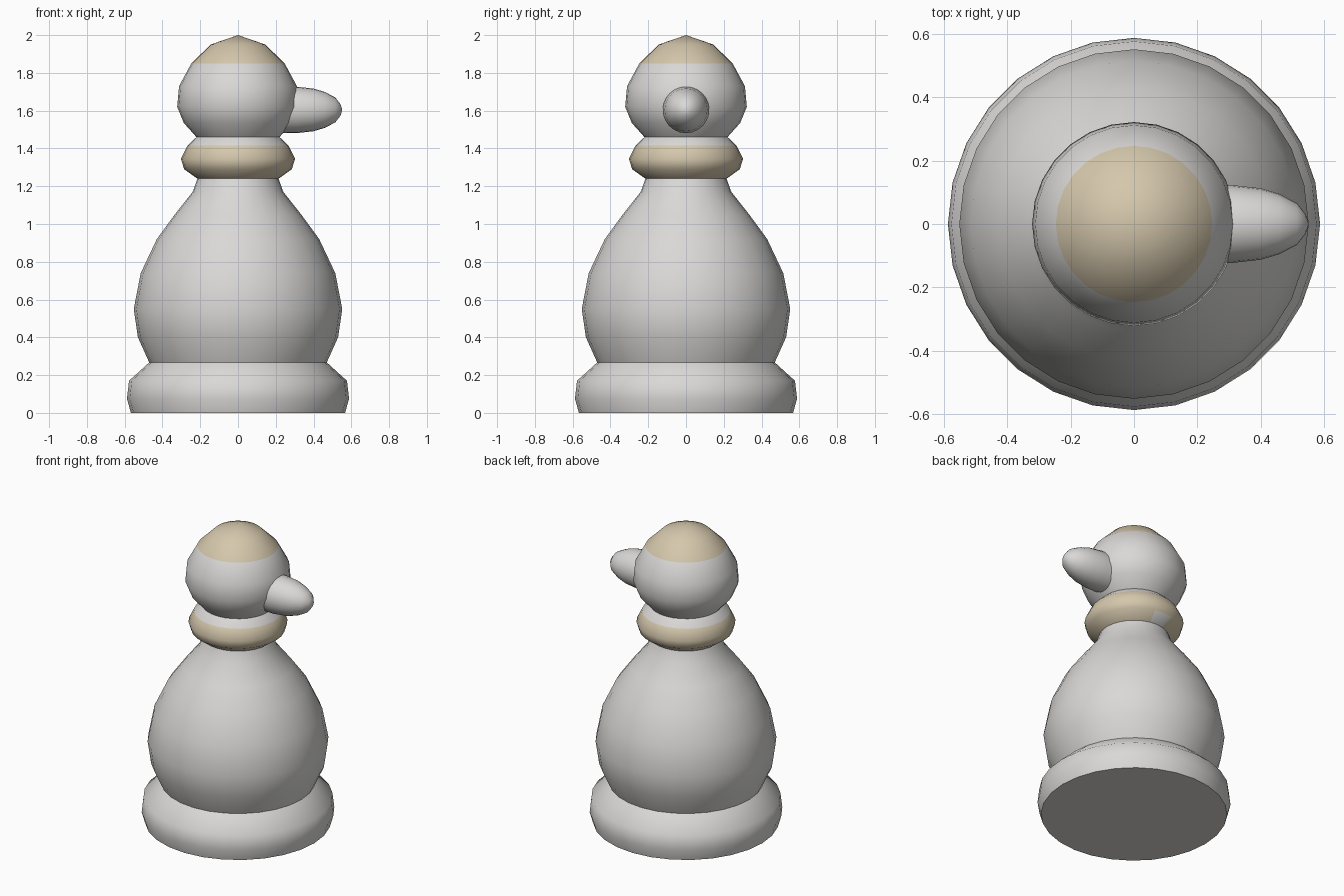
import bpy, bmesh, math
from mathutils import Matrix

if "Cube" in bpy.data.objects:
    bpy.data.objects.remove(bpy.data.objects["Cube"])


def material(name, rgb):
    m = bpy.data.materials.new(name)
    m.diffuse_color = (*rgb, 1)
    m.use_nodes = True
    m.node_tree.nodes["Principled BSDF"].inputs["Base Color"].default_value = m.diffuse_color
    return m


GREY = material("light grey", (0.70, 0.69, 0.68))
TAN = material("pale tan", (0.66, 0.57, 0.41))


def lathe(name, profile, sides=28, cap=False, tan_rule=None, matrix=None):
    """Spin (radius, height) points about z; tan_rule picks the tan faces."""
    bm = bmesh.new()
    rings = []
    for r, z in profile:
        if r == 0:
            rings.append([bm.verts.new((0, 0, z))] * sides)
        else:
            rings.append([bm.verts.new((r * math.cos(2 * math.pi * i / sides),
                                        r * math.sin(2 * math.pi * i / sides), z))
                          for i in range(sides)])
    for lo, hi in zip(rings, rings[1:]):
        for i in range(sides):
            j = (i + 1) % sides
            corners = [lo[i], lo[j], hi[j]]
            if hi[i] is not hi[j]:
                corners.append(hi[i])
            bm.faces.new(corners)
    if cap:
        bm.faces.new(rings[0][::-1])
    if tan_rule:
        for f in bm.faces:
            f.material_index = int(tan_rule(f.calc_center_median()))
    if matrix:
        bm.transform(matrix)
    mesh = bpy.data.meshes.new(name)
    bm.to_mesh(mesh)
    bm.free()
    mesh.materials.append(GREY)
    if tan_rule:
        mesh.materials.append(TAN)
    ob = bpy.data.objects.new(name, mesh)
    bpy.context.collection.objects.link(ob)
    bpy.ops.object.select_all(action='DESELECT')
    ob.select_set(True)
    bpy.context.view_layer.objects.active = ob
    bpy.ops.object.shade_smooth_by_angle(angle=math.radians(60))
    return ob


# Foot of the piece, closed underneath
lathe("base", [(0.567, 0), (0.588, 0.075), (0.577, 0.17), (0.47, 0.267)], cap=True)

# Pear-shaped body
lathe("body", [(0.47, 0.267), (0.53, 0.40), (0.552, 0.55), (0.515, 0.74),
               (0.43, 0.92), (0.335, 1.05), (0.24, 1.17), (0.215, 1.24)])


# Collar: tan below its top rim, with a small grey patch at the back
def collar_tan(c):
    patch = c.z < 1.28 and c.y > 0 and abs(c.x) < 0.06
    return c.z < 1.415 and not patch


lathe("collar", [(0.215, 1.24), (0.285, 1.29), (0.302, 1.345),
                 (0.268, 1.415), (0.22, 1.46)], tan_rule=collar_tan)

# Head with a tan cap
lathe("head", [(0.22, 1.46), (0.287, 1.535), (0.322, 1.62), (0.312, 1.73),
               (0.247, 1.85), (0.145, 1.95), (0, 2.0)],
      tan_rule=lambda c: c.z > 1.85)

# Beak pointing to +x
lathe("beak", [(0.122, 0.22), (0.123, 0.31), (0.113, 0.40), (0.095, 0.46),
               (0.066, 0.515), (0.03, 0.543), (0, 0.552)], sides=24,
      matrix=Matrix.Translation((0, 0, 1.604)) @ Matrix.Rotation(math.pi / 2, 4, 'Y'))
